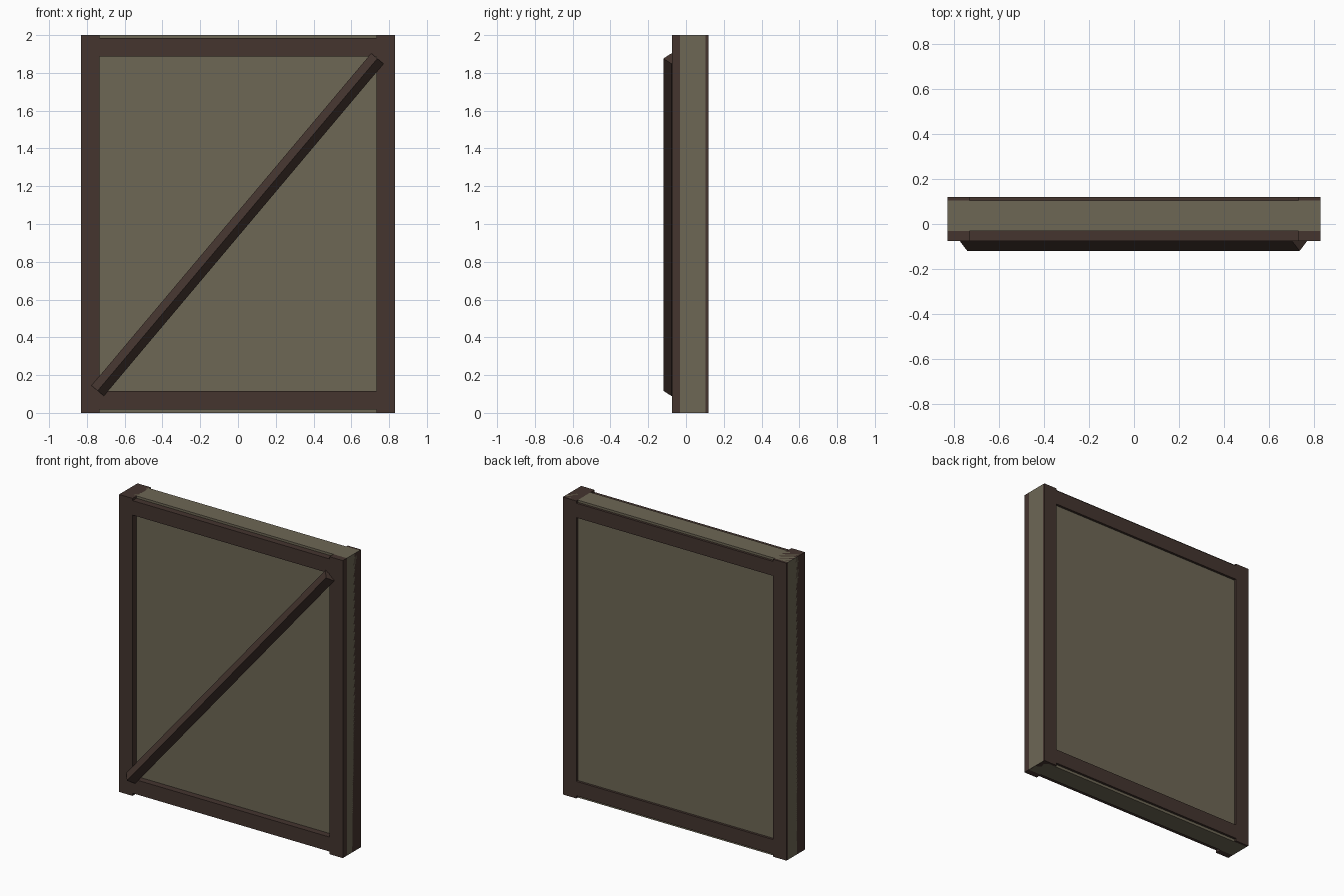
import bpy, bmesh
from mathutils import Vector, Matrix

if "Cube" in bpy.data.objects:
    bpy.data.objects.remove(bpy.data.objects["Cube"])


def material(name, rgb):
    m = bpy.data.materials.new(name)
    m.diffuse_color = (*rgb, 1)
    m.use_nodes = True
    m.node_tree.nodes["Principled BSDF"].inputs["Base Color"].default_value = m.diffuse_color
    return m


wood = material("dark wood", (0.058, 0.035, 0.028))
plaster = material("olive plaster", (0.155, 0.136, 0.091))


def finish(bm, name, mat):
    bmesh.ops.recalc_face_normals(bm, faces=bm.faces)
    me = bpy.data.meshes.new(name)
    bm.to_mesh(me)
    bm.free()
    me.materials.append(mat)
    ob = bpy.data.objects.new(name, me)
    bpy.context.collection.objects.link(ob)
    return ob


def box(name, lo, hi, mat):
    lo, hi = Vector(lo), Vector(hi)
    bm = bmesh.new()
    bmesh.ops.create_cube(bm, size=1, matrix=Matrix.Translation((lo + hi) / 2)
                          @ Matrix.Diagonal((*(hi - lo), 1)))
    return finish(bm, name, mat)


FRONT, BACK = -0.075, 0.12
W, INNER = 0.832, 0.732

# infill panel, running the full width and height of the frame
box("wall_panel", (-W, -0.032, 0), (W, 0.104, 2), plaster)

# side posts
box("left_post", (-W, FRONT, 0), (-INNER, BACK, 2), wood)
box("right_post", (INNER, FRONT, 0), (W, BACK, 2), wood)

# horizontal rails, set slightly in from the panel ends
box("bottom_rail", (-INNER, FRONT, 0.018), (INNER, BACK, 0.115), wood)
box("top_rail", (-INNER, FRONT, 1.888), (INNER, BACK, 1.985), wood)

# diagonal brace: square bar turned on its edge
start, end = Vector((-0.743, -0.077, 0.117)), Vector((0.738, -0.077, 1.876))
along = (end - start).normalized()
out = Vector((0, -1, 0))
side = along.cross(out)
bm = bmesh.new()
rings = [[bm.verts.new(p + d * 0.043) for d in (out, side, -out, -side)]
         for p in (start, end)]
for i in range(4):
    j = (i + 1) % 4
    bm.faces.new((rings[0][i], rings[0][j], rings[1][j], rings[1][i]))
for ring in rings:
    bm.faces.new(ring)
finish(bm, "diagonal_brace", wood)
